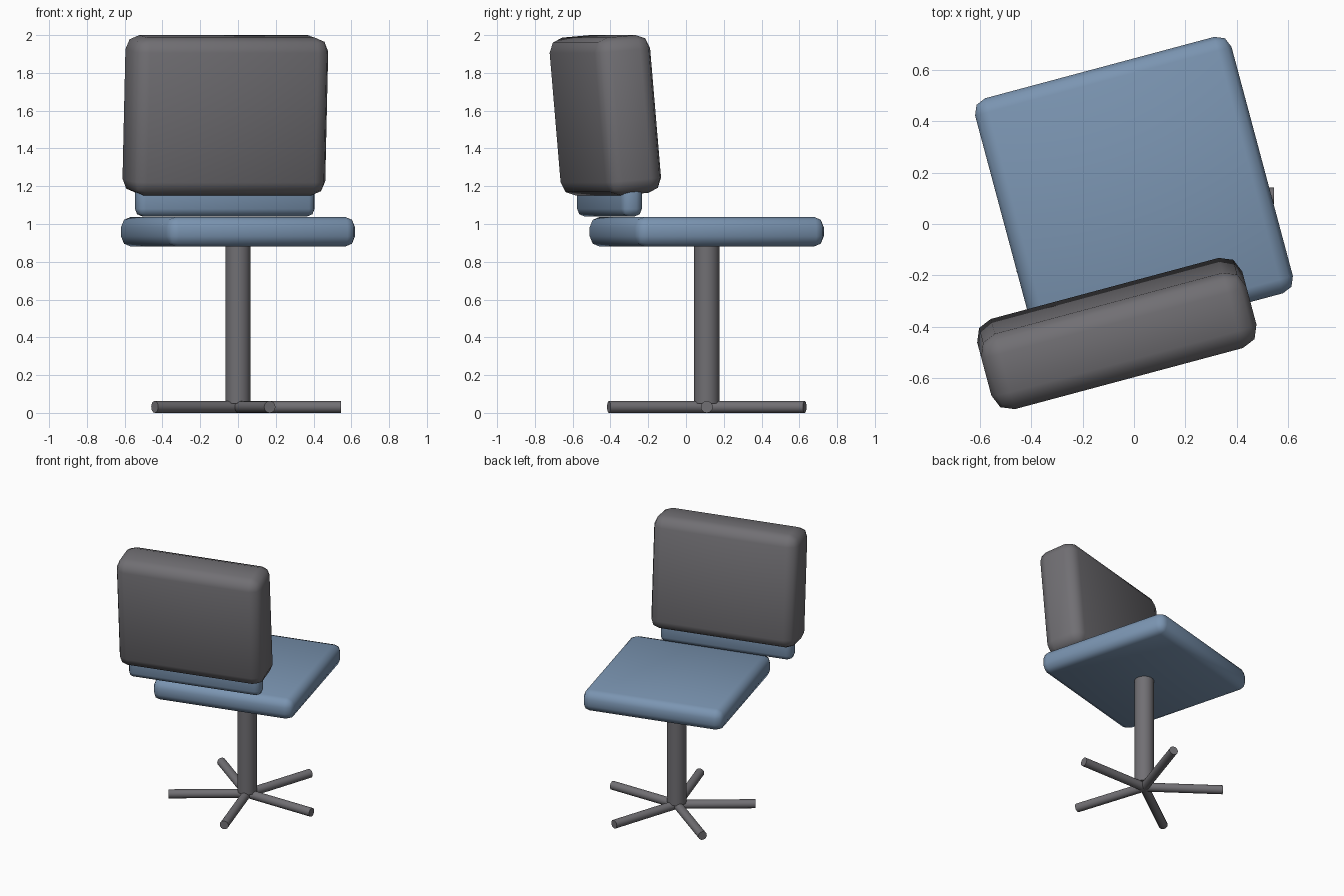
import bpy, math
from mathutils import Vector, Matrix

if "Cube" in bpy.data.objects:
    bpy.data.objects.remove(bpy.data.objects["Cube"])

TURN = math.radians(15)           # upper chair is swivelled on its post
CX, CY = 0.0, 0.11                # post axis


def material(name, rgb):
    m = bpy.data.materials.new(name)
    m.diffuse_color = (*rgb, 1)
    m.use_nodes = True
    m.node_tree.nodes["Principled BSDF"].inputs["Base Color"].default_value = m.diffuse_color
    return m


blue = material("blue fabric", (0.198, 0.301, 0.445))
grey = material("dark grey", (0.165, 0.160, 0.173))


def cushion(name, loc, size, bevel, mat, tilt=0.0):
    """Rounded box, smooth shaded."""
    bpy.ops.mesh.primitive_cube_add(size=1, location=loc, rotation=(tilt, 0, TURN))
    ob = bpy.context.object
    ob.name = name
    ob.scale = size
    bpy.ops.object.transform_apply(location=False, rotation=False, scale=True)
    mod = ob.modifiers.new("round", 'BEVEL')
    mod.width = bevel
    mod.segments = 2
    mod.limit_method = 'NONE'
    bpy.ops.object.modifier_apply(modifier="round")
    bpy.ops.object.shade_smooth()
    ob.data.materials.append(mat)
    return ob


def rod(name, a, b, radius, sides, mat):
    """Cylinder between two points."""
    a, b = Vector(a), Vector(b)
    d = b - a
    bpy.ops.mesh.primitive_cylinder_add(
        vertices=sides, radius=radius, depth=d.length, location=(a + b) / 2,
        rotation=d.to_track_quat('Z', 'Y').to_euler())
    ob = bpy.context.object
    ob.name = name
    bpy.ops.object.shade_smooth_by_angle(angle=math.radians(50))
    ob.data.materials.append(mat)
    return ob


# Seat, connecting pad and tilted backrest
cushion("seat", (CX, CY, 0.959), (1.035, 1.035, 0.158), 0.055, blue)
cushion("back_support", (-0.07, -0.405, 1.15), (0.975, 0.115, 0.22), 0.04, blue)
cushion("backrest", (-0.067, -0.427, 1.576), (1.07, 0.305, 0.838), 0.075, grey,
        math.radians(5))

# Post
rod("post", (CX, CY, 0.05), (CX, CY, 0.93), 0.067, 32, grey)

# Five-legged star base
R = 0.0315
for i in range(5):
    a = math.tau * i / 5
    tip = (CX + 0.545 * math.cos(a), CY + 0.545 * math.sin(a), R)
    rod(f"base_leg_{i + 1}", (CX, CY, R), tip, R, 16, grey)
